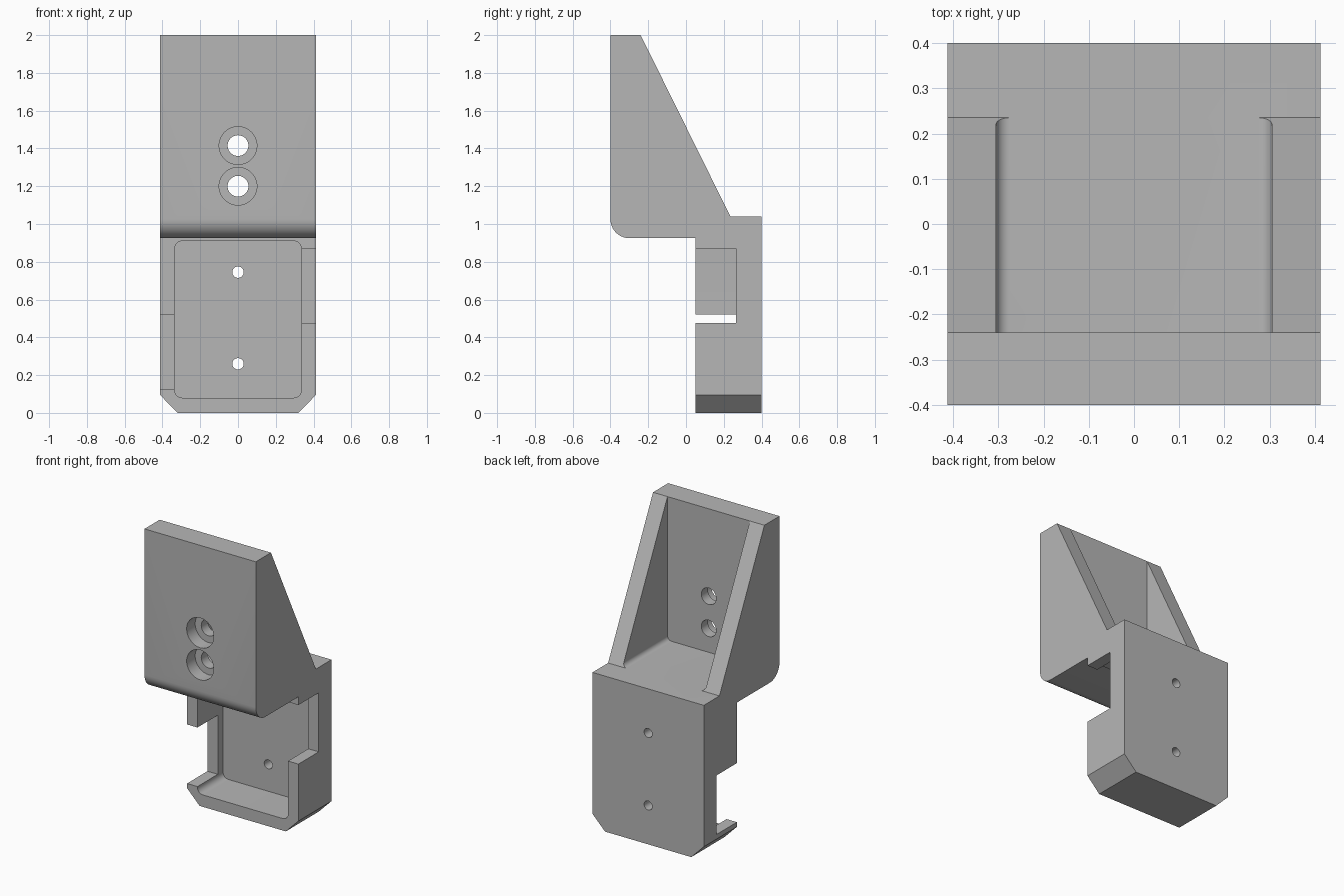
import bpy, bmesh, math
from mathutils import Vector

if "Cube" in bpy.data.objects:
    bpy.data.objects.remove(bpy.data.objects["Cube"], do_unlink=True)

W = 0.412          # half width
FLOOR = 1.04       # ledge and upper pocket floor height

grey = bpy.data.materials.new("plain grey")
grey.use_nodes = True
grey.diffuse_color = (0.47, 0.47, 0.47, 1)
grey.node_tree.nodes["Principled BSDF"].inputs["Base Color"].default_value = (0.47, 0.47, 0.47, 1)


def arc(cx, cz, r, start, end, steps=10):
    """Points on a circular corner, angles in degrees."""
    angles = [math.radians(start + (end - start) * i / steps) for i in range(steps + 1)]
    return [(cx + r * math.cos(a), cz + r * math.sin(a)) for a in angles]


def prism(name, outline, axis, lo, hi):
    """Extrude an outline along x (outline is y, z) or along y (outline is x, z)."""
    bm = bmesh.new()
    place = (lambda u, v: (lo, u, v)) if axis == "x" else (lambda u, v: (u, lo, v))
    face = bm.faces.new([bm.verts.new(place(u, v)) for u, v in outline])
    moved = bmesh.ops.extrude_face_region(bm, geom=[face])["geom"]
    shift = Vector((hi - lo, 0, 0)) if axis == "x" else Vector((0, hi - lo, 0))
    bmesh.ops.translate(bm, vec=shift, verts=[g for g in moved if isinstance(g, bmesh.types.BMVert)])
    bmesh.ops.recalc_face_normals(bm, faces=bm.faces)
    mesh = bpy.data.meshes.new(name)
    bm.to_mesh(mesh)
    bm.free()
    mesh.materials.append(grey)
    obj = bpy.data.objects.new(name, mesh)
    bpy.context.collection.objects.link(obj)
    return obj


def box(x0, x1, z0, z1):
    return [(x0, z0), (x1, z0), (x1, z1), (x0, z1)]


def circle(z, r):
    return arc(0, z, r, 0, 360, 48)[:-1]


def cut(outline, axis, lo, hi):
    """Subtract a prism from the bracket body."""
    tool = prism("cutter", outline, axis, lo, hi)
    tool.hide_render = True
    mod = body.modifiers.new("cut", "BOOLEAN")
    mod.operation = "DIFFERENCE"
    mod.solver = "EXACT"
    mod.object = tool
    bpy.context.view_layer.objects.active = body
    bpy.ops.object.modifier_apply(modifier=mod.name)
    bpy.data.objects.remove(tool, do_unlink=True)


# Body: side profile with sloped rear and rounded lower front edge
profile = [(-0.4, 2), (-0.24, 2), (0.235, FLOOR), (0.4, FLOOR), (0.4, 0), (0.05, 0), (0.05, 0.925)]
profile += arc(-0.3, 1.025, 0.1, 270, 180)
body = prism("bracket_body", profile, "x", -W, W)

# Upper pocket between the side walls, filleted along the floor
r = 0.03
upper = arc(-0.305 + r, FLOOR + r, r, 180, 270) + arc(0.305 - r, FLOOR + r, r, 270, 360)
cut(upper + [(0.305, 2.2), (-0.305, 2.2)], "y", -0.24, 0.6)

# Lower chamfered corners
for s in (-1, 1):
    cut([(s * (W + 0.09), 0.185), (s * 0.23, -0.09), (s * 0.6, -0.09)], "y", -0.1, 0.6)

# Lower tray with rounded corners
r, x, z0, z1 = 0.04, 0.335 - 0.04, 0.08 + 0.04, 0.91 - 0.04
tray = (arc(x, z1, r, 0, 90) + arc(-x, z1, r, 90, 180)
        + arc(-x, z0, r, 180, 270) + arc(x, z0, r, 270, 360))
cut(tray, "y", -0.1, 0.32)

# Staggered side notches
cut(box(0.28, 0.6, 0.475, 0.87), "y", -0.1, 0.265)
cut(box(-0.6, -0.28, 0.125, 0.52), "y", -0.1, 0.265)

# Counterbored holes in the upper plate
for z in (1.2, 1.415):
    cut(circle(z, 0.1), "y", -0.6, -0.31)
    cut(circle(z, 0.055), "y", -0.6, -0.1)

# Small screw holes in the lower back wall
for z in (0.26, 0.745):
    cut(circle(z, 0.03), "y", 0.2, 0.6)

# Smooth the rounded surfaces, keep edges sharp
bpy.ops.object.select_all(action="DESELECT")
body.select_set(True)
bpy.context.view_layer.objects.active = body
bpy.ops.object.shade_smooth_by_angle(angle=math.radians(30))
